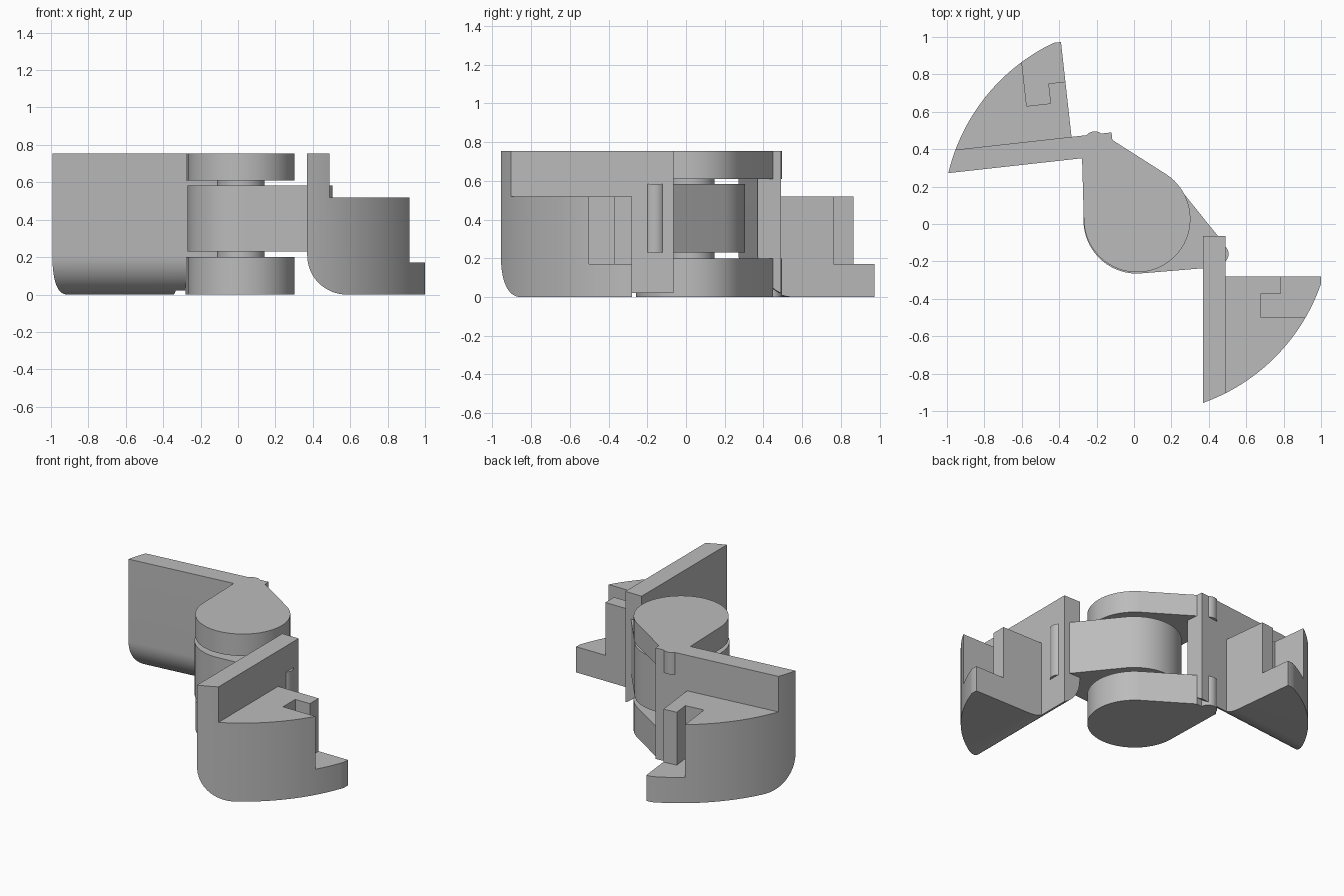
import bpy
import bmesh
from math import cos, sin, radians
from mathutils import Matrix, Vector
from mathutils.geometry import convex_hull_2d

cube = bpy.data.objects.get("Cube")
if cube:
    bpy.data.objects.remove(cube, do_unlink=True)

grey = bpy.data.materials.new("plain_grey")
grey.use_nodes = True
colour = (0.5, 0.5, 0.5, 1)
grey.diffuse_color = colour
grey.node_tree.nodes["Principled BSDF"].inputs["Base Color"].default_value = colour

HEIGHT = 0.755
PIVOT = Vector((0.015, 0.02))
BARREL = 0.285

# Reflection that carries the right leaf onto the left leaf
corner = Vector((0.49, -0.28, 0))
c, s = 0.9939, 0.1104
flip = Matrix(((-s, c, 0, 0), (c, s, 0, 0), (0, 0, 1, 0), (0, 0, 0, 1)))
to_left = Matrix.Translation((-0.334, 0.466, 0)) @ flip @ Matrix.Translation(-corner)


def arc(centre, radius, start, end, steps):
    return [(centre[0] + radius * cos(radians(start + (end - start) * i / steps)),
             centre[1] + radius * sin(radians(start + (end - start) * i / steps)))
            for i in range(steps + 1)]


def circle(centre, radius, steps=64):
    return arc(centre, radius, 0, 360, steps)[:-1]


def prism(name, outline, low, high, along_y=False):
    """Extrude an outline upwards, or an x-z outline along y."""
    bm = bmesh.new()
    place = (lambda p, d: (p[0], d, p[1])) if along_y else (lambda p, d: (p[0], p[1], d))
    face = bm.faces.new([bm.verts.new(place(p, low)) for p in outline])
    new = bmesh.ops.extrude_face_region(bm, geom=[face])["geom"]
    step = (0, high - low, 0) if along_y else (0, 0, high - low)
    bmesh.ops.translate(bm, vec=step, verts=[v for v in new if isinstance(v, bmesh.types.BMVert)])
    bmesh.ops.recalc_face_normals(bm, faces=bm.faces)
    mesh = bpy.data.meshes.new(name)
    bm.to_mesh(mesh)
    bm.free()
    mesh.materials.append(grey)
    obj = bpy.data.objects.new(name, mesh)
    bpy.context.collection.objects.link(obj)
    return obj


def select(obj):
    bpy.ops.object.select_all(action='DESELECT')
    obj.select_set(True)
    bpy.context.view_layer.objects.active = obj


def cut(obj, tool, operation):
    select(obj)
    mod = obj.modifiers.new("cut", 'BOOLEAN')
    mod.operation, mod.solver, mod.object = operation, 'EXACT', tool
    bpy.ops.object.modifier_apply(modifier=mod.name)
    bpy.data.objects.remove(tool, do_unlink=True)


def finish(obj, left=False):
    if left:
        obj.data.transform(to_left)
        obj.data.flip_normals()
    select(obj)
    bpy.ops.object.shade_smooth_by_angle(angle=radians(25))


# Leaf: stepped profile with a rounded lower edge, trimmed to a sector plan
def leaf(name, left):
    profile = [(0.37, HEIGHT), (0.49, HEIGHT), (0.49, 0.52), (1.2, 0.52), (1.2, 0)]
    profile += arc((0.58, 0.21), 0.21, 270, 180, 16)
    body = prism(name, profile, -1.2, 0.1, along_y=True)
    plan = [(0.3, -0.065), (0.49, -0.065), (0.49, -0.28), (1.0, -0.28)]
    plan += arc((0.02, 0.02), 1.037, -19.1, -74.3, 32)
    cut(body, prism("plan_tool", plan, -0.1, 1), 'INTERSECT')
    notch = [(0.68, -0.5), (0.68, -0.372), (0.787, -0.372),
             (0.787, -0.2), (1.2, -0.2), (1.2, -0.5)]
    cut(body, prism("notch_tool", notch, 0.17, 1), 'DIFFERENCE')
    finish(body, left)


# Knuckle: tapered arm around the pivot, with a small pin boss behind the plate
def knuckle(name, low, high, left):
    points = [Vector(p) for p in circle(PIVOT, BARREL)]
    points += [Vector(p) for p in ((0.45, -0.066), (0.45, -0.23), (0.37, -0.23))]
    outline = [points[i] for i in convex_hull_2d(points)]
    finish(prism(name + "_knuckle", outline, low, high), left)
    finish(prism(name + "_boss", circle((0.451, -0.16), 0.055, 32), low, high), left)


leaf("right_leaf", False)
leaf("left_leaf", True)
knuckle("middle", 0.23, 0.583, False)
knuckle("lower", 0, 0.2, True)
knuckle("upper", 0.61, HEIGHT, True)

# Pivot shaft showing in the gaps between knuckles
finish(prism("pivot_shaft", circle(PIVOT, 0.128, 48), 0.1, 0.7))
